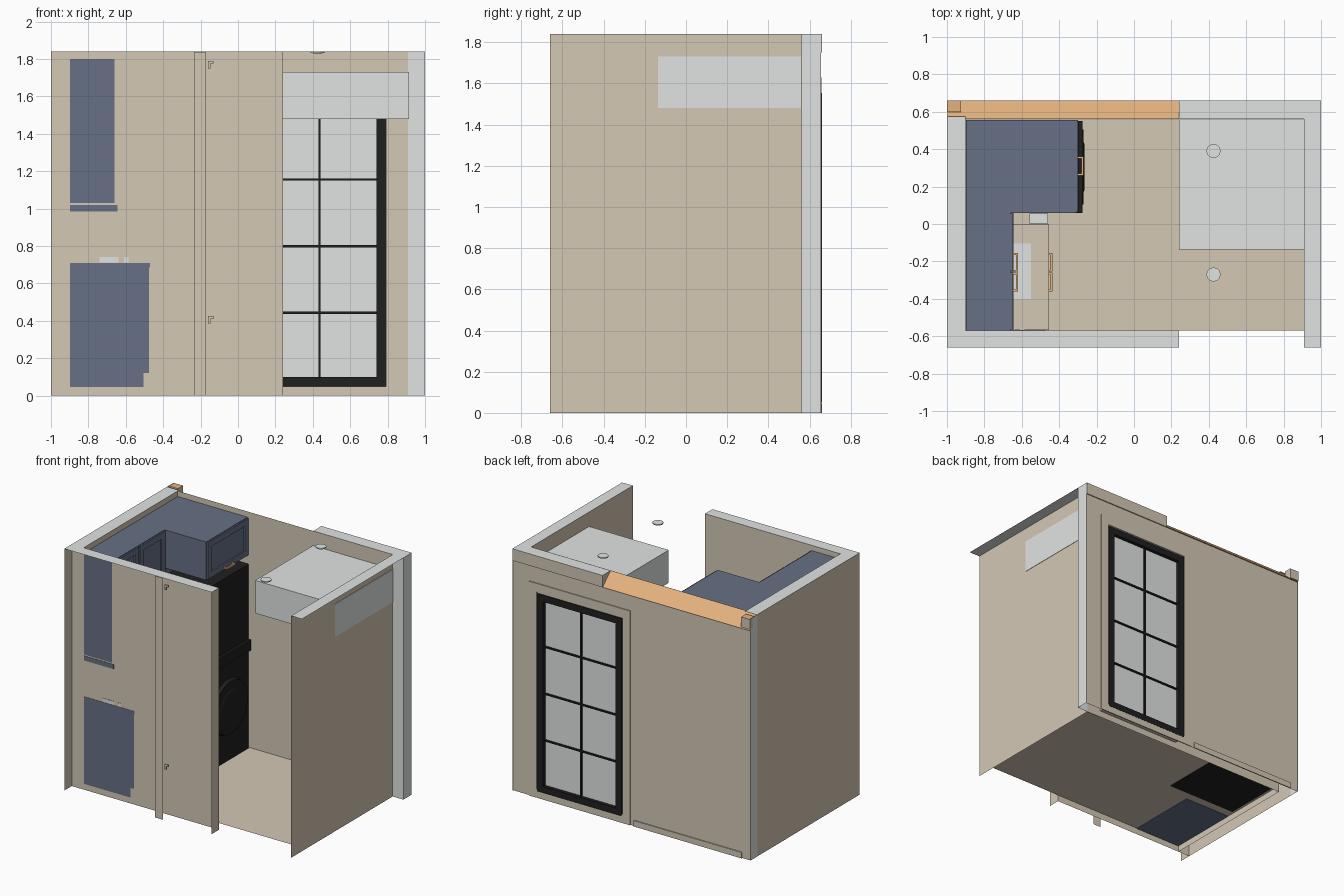
import bpy, bmesh, math
from mathutils import Matrix

if "Cube" in bpy.data.objects:
    bpy.data.objects.remove(bpy.data.objects["Cube"])

def mat(name, r, g, b):
    m = bpy.data.materials.new(name)
    m.diffuse_color = (r, g, b, 1)
    m.use_nodes = True
    m.node_tree.nodes["Principled BSDF"].inputs["Base Color"].default_value = m.diffuse_color
    return m

TAN = mat("tan_plaster", .655, .58, .46)
GREY = mat("light_grey", .755, .775, .775)
BLUE = mat("slate_blue", .135, .162, .235)
BLACK = mat("black", .014, .014, .014)
WOOD = mat("orange_wood", .77, .445, .21)

def finish(name, bm, mats, rule=None):
    bmesh.ops.recalc_face_normals(bm, faces=bm.faces)
    if rule:
        for f in bm.faces:
            f.material_index = rule(f)
    me = bpy.data.meshes.new(name)
    bm.to_mesh(me)
    bm.free()
    for m in mats:
        me.materials.append(m)
    ob = bpy.data.objects.new(name, me)
    bpy.context.collection.objects.link(ob)
    return ob

def box(name, x, y, z, *mats, rule=None):
    """Box from (min, max) ranges; a range of zero length gives a single sheet."""
    bm = bmesh.new()
    R = (x, y, z)
    flat = [i for i, r in enumerate(R) if r[0] == r[1]]
    if flat:
        k = flat[0]
        u, v = [i for i in range(3) if i != k]
        vs = []
        for a, b in ((0, 0), (1, 0), (1, 1), (0, 1)):
            p = [0, 0, 0]
            p[k], p[u], p[v] = R[k][0], R[u][a], R[v][b]
            vs.append(bm.verts.new(p))
        bm.faces.new(vs)
    else:
        bmesh.ops.create_cube(bm, size=1)
        for v in bm.verts:
            v.co = [r[0] + (c + .5) * (r[1] - r[0]) for r, c in zip(R, v.co)]
    return finish(name, bm, mats, rule)

def prism(name, prof, x, *mats, rule=None):
    """Extrude a (y, z) profile along x."""
    bm = bmesh.new()
    f = bm.faces.new([bm.verts.new((x[0], p[0], p[1])) for p in prof])
    r = bmesh.ops.extrude_face_region(bm, geom=[f])
    for v in r["geom"]:
        if isinstance(v, bmesh.types.BMVert):
            v.co.x = x[1]
    return finish(name, bm, mats, rule)

def disc(name, c, r1, r2, depth, m, axis="Z", n=32):
    bm = bmesh.new()
    rot = Matrix.Rotation(math.pi / 2, 4, "Y") if axis == "X" else Matrix()
    bmesh.ops.create_cone(bm, cap_ends=True, segments=n, radius1=r1, radius2=r2,
                          depth=depth, matrix=Matrix.Translation(c) @ rot)
    return finish(name, bm, [m])

def frame(name, u, v, w, t, m, axis):
    """Rectangular frame: u horizontal range, v height range, w depth range, t rail width."""
    parts = [((u[0], u[0] + t), v), ((u[1] - t, u[1]), v),
             ((u[0] + t, u[1] - t), (v[0], v[0] + t)), ((u[0] + t, u[1] - t), (v[1] - t, v[1]))]
    for i, (a, b) in enumerate(parts):
        xy = (a, w) if axis == "Y" else (w, a)
        box(f"{name}_{i + 1}", xy[0], xy[1], b, m)

H = 1.84    # wall height
FL = .05    # floor level
B = .046    # bottom of furniture, just showing under the floor sheet
box("floor", (-.9, .91), (-.57, .56), (FL, FL), TAN)

# hollow left wall
box("left_wall_outer", (-1, -1), (-.66, .57), (0, H), TAN)
box("left_wall_inner", (-.9, -.9), (-.57, .56), (0, H), TAN)
box("left_wall_cap", (-1, -.9), (-.66, .575), (H, H), GREY)
box("access_panel", (-1, -.997), (-.13, .17), (.63, .94), TAN)

# hollow front wall: inner skin, end panel, stud face and cap
box("front_wall_inner", (-1, .24), (-.57, -.57), (0, H), TAN)
box("front_wall_end", (.24, .24), (-.66, -.57), (0, H), TAN)
box("front_wall_stud", (-.235, -.17), (-.66, -.66), (0, H - .002), TAN)
box("front_wall_cap", (-.9, .24), (-.66, -.57), (H, H), GREY)
for i, z in enumerate((.385, 1.75)):
    box(f"pocket_latch_{i + 1}", (-.16, -.147), (-.655, -.645), (z, z + .04), TAN)
    box(f"pocket_latch_tip_{i + 1}", (-.147, -.13), (-.655, -.645), (z + .025, z + .04), TAN)

# hollow right wall
box("right_wall_inner", (.91, .91), (-.66, .56), (0, H), TAN)
box("right_wall_cap", (.91, 1), (-.66, .66), (H, H), GREY)

# hollow back wall: two skins around the window opening, plus the reveal
WX, WZ = (.08, .79), (FL, 1.555)
for side, y, x0, x1, top in (("inner", .561, -.9, .91, H), ("outer", .652, -.998, .998, 1.75)):
    for part, x, z in (("left", (x0, WX[0]), (0, top)), ("right", (WX[1], x1), (0, top)),
                       ("above", WX, (WZ[1], top)), ("below", WX, (0, WZ[0]))):
        box(f"back_wall_{side}_{part}", x, (y, y), z, TAN)
for i in (0, 1):
    box(f"window_reveal_side_{i + 1}", (WX[i], WX[i]), (.561, .652), WZ, TAN)
    box(f"window_reveal_end_{i + 1}", WX, (.561, .652), (WZ[i], WZ[i]), TAN)
prism("back_wall_sloped_top", [(.562, 1.75), (.66, 1.75), (.562, H)], (-.998, .24), TAN, WOOD,
      rule=lambda f: 1 if f.normal.z > .3 else 0)
box("back_wall_right_top", (.24, .998), (.562, .66), (1.75, H), TAN, GREY,
    rule=lambda f: 1 if f.normal.z > .5 else 0)
box("corner_block", (-1, -.925), (.6, .66), (1.76, H - .004), TAN, WOOD,
    rule=lambda f: 1 if f.normal.z > .5 else 0)
# grey corner strips
box("left_corner_strip", (-1, -1), (.57, .655), (0, H), GREY)
box("right_corner_strip", (1, 1), (.56, .655), (0, H), GREY)
box("right_corner_front", (.91, 1), (.56, .56), (0, H), GREY)
box("rear_baseboard", (-.93, -.02), (.652, .66), (0, .045), TAN)
box("inner_baseboard", (.79, .908), (.555, .56), (0, .05), TAN)

# window
frame("window_frame", WX, WZ, (.6, .66), .05, BLACK, "Y")
box("window_glass", (.13, .74), (.625, .633), (.09, 1.51), GREY)
box("window_mullion", (.43, .441), (.615, .645), (.09, 1.51), BLACK)
for i, z in enumerate((.443, .798, 1.155)):
    box(f"window_bar_{i + 1}", (.13, .74), (.616, .644), (z - .006, z + .006), BLACK)
frame("window_casing", (.01, .86), (0, 1.63), (.652, .659), .065, TAN, "Y")

# dropped soffit, showing through the right wall
box("soffit", (.24, .913), (-.135, .559), (1.48, 1.73), GREY)

# ceiling lights
for i, y in enumerate((.39, -.27)):
    disc(f"ceiling_light_{i + 1}", (.425, y, H - .004), .037, .037, .008, GREY)
    disc(f"ceiling_light_lens_{i + 1}", (.425, y, H - .009), .022, .026, .004, GREY)

# upper cabinets, ends showing through the front wall
box("upper_cabinet", (-.897, -.66), (-.573, .557), (1.03, 1.8), BLUE)
box("upper_light_rail", (-.897, -.645), (-.573, .06), (.985, 1.02), BLUE)
box("over_washer_cabinet", (-.66, -.31), (.06, .557), (1.51, 1.8), BLUE)
for i, y in enumerate((-.565, -.25)):
    frame(f"upper_door_{i + 1}", (y, y + .305), (1.04, 1.795), (-.66, -.65), .045, BLUE, "X")
frame("over_washer_door", (.065, .555), (1.515, 1.795), (-.31, -.3), .045, BLUE, "X")

# lower cabinet with toe kick, counter and sink
box("lower_cabinet", (-.897, -.475), (-.573, -.01), (.12, .69), BLUE)
box("lower_toe_kick", (-.897, -.505), (-.573, -.01), (B, .12), BLUE)
box("counter", (-.897, -.455), (-.568, 0), (.69, .71), TAN)
box("counter_end", (-.897, -.47), (-.573, -.571), (.685, .71), BLUE)
for i, y in enumerate((-.565, -.29)):
    frame(f"lower_door_{i + 1}", (y, y + .27), (.13, .68), (-.475, -.467), .045, BLUE, "X")
frame("sink_rim", (-.4, -.105), (.69, .715), (-.8, -.55), .01, GREY, "X")
box("sink_basin", (-.8, -.55), (-.4, -.105), (.695, .714), GREY)
box("counter_tray", (-.56, -.46), (.002, .055), (.69, .71), GREY)
box("wall_plate_wide", (-.74, -.64), (-.573, -.567), (.712, .74), GREY)
box("wall_plate_narrow", (-.61, -.585), (-.573, -.567), (.712, .74), GREY)

# handles: bar on two posts
def handle(name, x, y, z):
    box(name + "_bar", (x + .018, x + .03), (y, y + .1), (z, z + .012), WOOD)
    for k, yy in enumerate((y, y + .09)):
        box(f"{name}_post_{k + 1}", (x, x + .018), (yy, yy + .01), (z, z + .012), WOOD)

for i, y in enumerate((-.36, -.255)):
    handle(f"upper_handle_{i + 1}", -.65, y, 1.06)
    handle(f"lower_handle_{i + 1}", -.467, y, .64)
handle("over_washer_handle", -.3, .26, 1.525)

# stacked washer and dryer
box("washer", (-.88, -.295), (.06, .55), (B, .8), BLACK)
box("control_panel", (-.88, -.275), (.06, .55), (.8, .88), BLACK)
box("dryer", (-.88, -.295), (.06, .55), (.88, 1.45), BLACK)
disc("washer_door", (-.283, .305, .46), .21, .2, .024, BLACK, "X", 40)
disc("washer_door_glass", (-.27, .305, .46), .15, .12, .012, BLACK, "X", 40)
